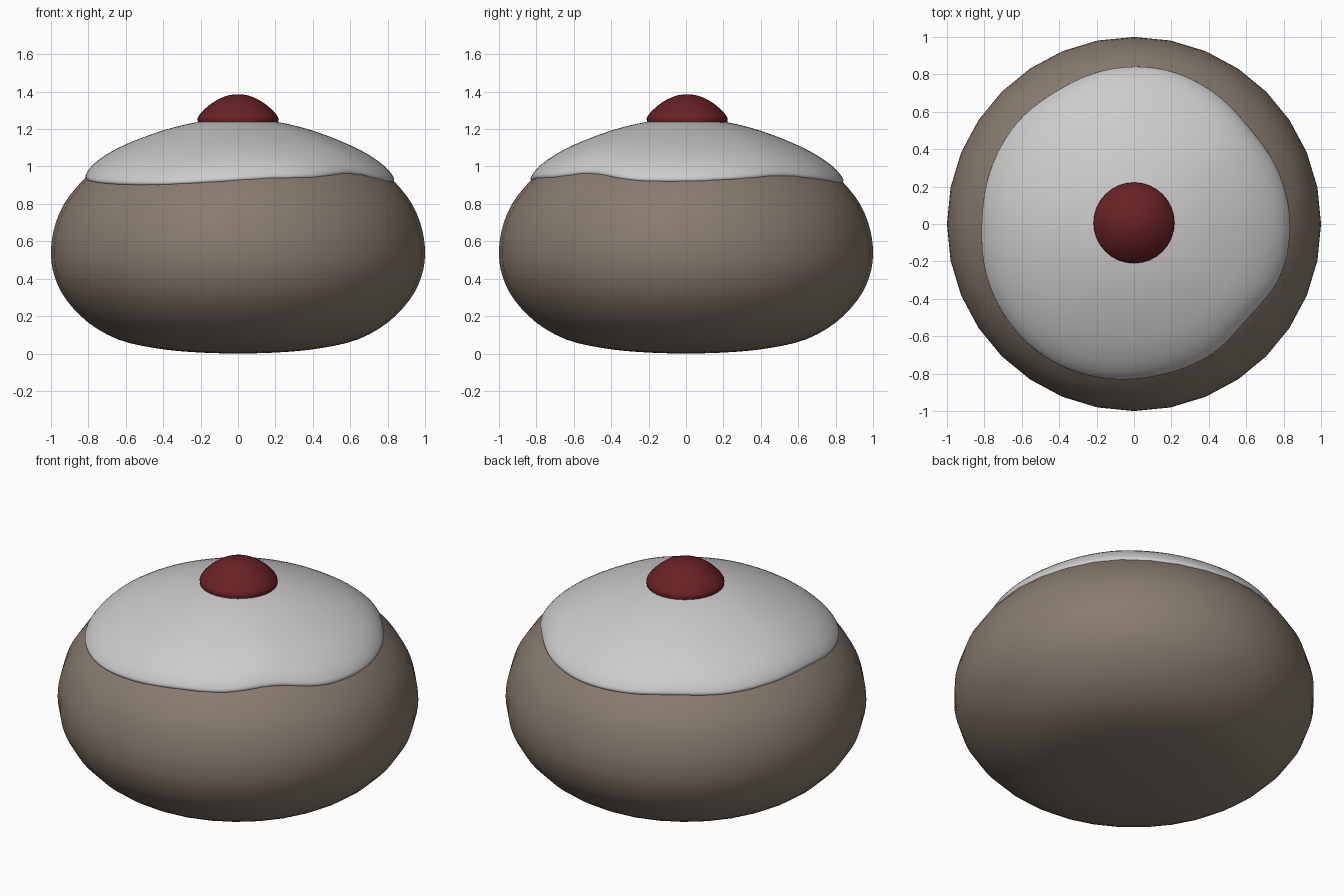
import bpy, bmesh, math
from mathutils import Vector

if "Cube" in bpy.data.objects:
    bpy.data.objects.remove(bpy.data.objects["Cube"])


def catmull(p0, p1, p2, p3, t):
    return 0.5 * (2 * p1 + (p2 - p0) * t + (2 * p0 - 5 * p1 + 4 * p2 - p3) * t * t
                  + (3 * p1 - p0 - 3 * p2 + p3) * t ** 3)


def smooth_profile(points, steps):
    # open smooth curve through (radius, height) points
    p = [Vector(q) for q in points]
    p = [Vector((-p[1].x, p[1].y))] + p + [Vector((-p[-2].x, p[-2].y))]
    out = []
    for i in range(1, len(p) - 2):
        out += [catmull(*p[i - 1:i + 3], k / steps) for k in range(steps)]
    return out + [p[-2]]


def lathe(name, profile, segs, place, color=None):
    # rings from pole to pole; place(r, z, angle) gives the final position
    bm = bmesh.new()
    first = bm.verts.new(place(0, profile[0][1], 0))
    last = bm.verts.new(place(0, profile[-1][1], 0))
    rings = [[bm.verts.new(place(r, z, math.tau * k / segs)) for k in range(segs)]
             for r, z in profile[1:-1]]
    for k in range(segs):
        n = (k + 1) % segs
        bm.faces.new((first, rings[0][n], rings[0][k]))
        bm.faces.new((last, rings[-1][k], rings[-1][n]))
        for a, b in zip(rings, rings[1:]):
            bm.faces.new((a[k], a[n], b[n], b[k]))
    bmesh.ops.recalc_face_normals(bm, faces=bm.faces)
    for f in bm.faces:
        f.smooth = True
    mesh = bpy.data.meshes.new(name)
    bm.to_mesh(mesh)
    bm.free()
    obj = bpy.data.objects.new(name, mesh)
    bpy.context.collection.objects.link(obj)
    if color:
        mat = bpy.data.materials.new(name)
        mat.diffuse_color = (*color, 1)
        mat.use_nodes = True
        mat.node_tree.nodes["Principled BSDF"].inputs["Base Color"].default_value = mat.diffuse_color
        mesh.materials.append(mat)
    return obj


def round_place(r, z, a):
    return (r * math.cos(a), r * math.sin(a), z)


# Bun
bun = [(0, 0), (.25, .008), (.45, .03), (.64, .075), (.8, .165), (.92, .29), (.98, .41),
       (1, .53), (.985, .66), (.93, .8), (.82, .935), (.68, 1.04), (.45, 1.14), (.2, 1.195), (0, 1.21)]
lathe("bun", smooth_profile(bun, 3), 32, round_place, (.25, .20, .16))

# Icing: wavy edge radius every 20 degrees, the edge sinks where it spreads further
EDGE = [.835, .822, .803, .825, .842, .838, .823, .828, .82,
        .815, .837, .852, .855, .84, .82, .812, .79, .829]


def icing_place(r, z, a):
    u = a / math.tau * len(EDGE)
    i = int(u)
    edge = catmull(*[EDGE[(i + k) % len(EDGE)] for k in (-1, 0, 1, 2)], u - i)
    w = (r / .83) ** 3
    s = 1 + (edge / .83 - 1) * w
    return (r * s * math.cos(a), r * s * math.sin(a), z - .9 * (edge - .83) * w)


icing = [(0, 1.255), (.2, 1.24), (.4, 1.192), (.6, 1.115), (.72, 1.05), (.79, .995),
         (.825, .95), (.828, .93), (.815, .921), (.79, .935), (.66, 1.03), (.4, 1.14), (0, 1.2)]
lathe("icing", smooth_profile(icing, 3), 96, icing_place)

# Cherry
cherry = [(0, 1.385), (.06, 1.378), (.13, 1.345), (.185, 1.3), (.213, 1.265),
          (.215, 1.245), (.205, 1.225), (.12, 1.21), (0, 1.205)]
lathe("cherry", smooth_profile(cherry, 3), 32,
      lambda r, z, a: (r * math.cos(a), r * math.sin(a) + .006, z), (.14, .015, .018))
